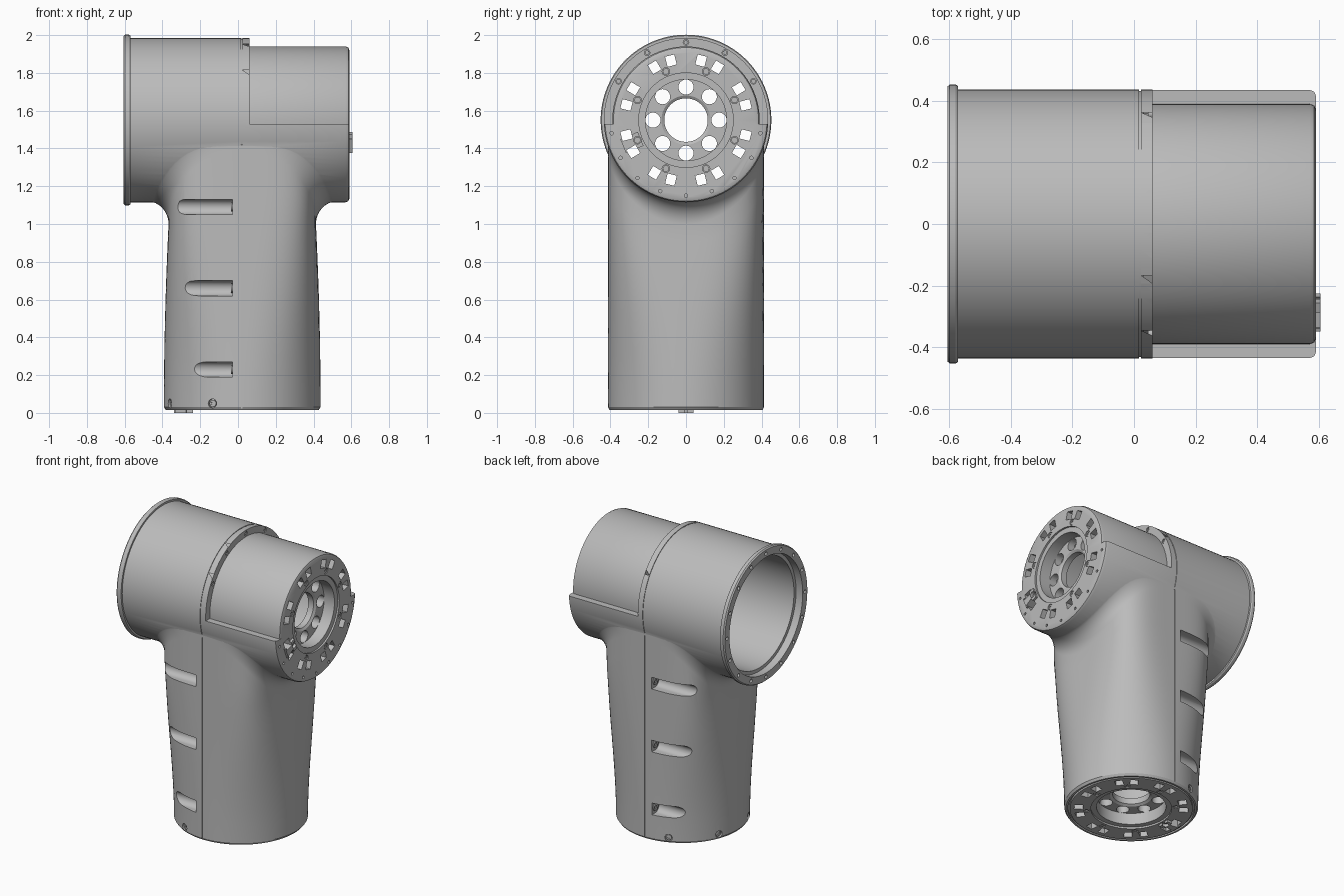
import bpy, bmesh
from math import sin, cos, pi, radians, sqrt
from mathutils import Matrix, Vector

cube = bpy.data.objects.get("Cube")
if cube:
    bpy.data.objects.remove(cube, do_unlink=True)

grey = bpy.data.materials.new("cast_grey")
grey.use_nodes = True
grey.diffuse_color = (0.5, 0.5, 0.5, 1)
grey.node_tree.nodes["Principled BSDF"].inputs["Base Color"].default_value = (0.5, 0.5, 0.5, 1)

AXIS_Z, R = 1.55, 0.435          # horizontal barrel
LEG_X, LEG_Y = 0.0225, 0.413     # upright leg
T = Matrix.Translation
BARREL = Matrix(((0, 0, 1, 0), (1, 0, 0, 0), (0, 1, 0, AXIS_Z), (0, 0, 0, 1)))
LEG = T((LEG_X, 0, 0))
END_FACE = BARREL @ T((0, 0, 0.59))
BASE_FACE = T((LEG_X, 0, 0.015)) @ Matrix.Rotation(pi, 4, "X") @ Matrix.Rotation(-pi / 8, 4, "Z")


def lathe(profile, m=Matrix(), n=96):
    """Rings of points from (height, radius) pairs."""
    return [[m @ Vector((r * cos(2 * pi * i / n), r * sin(2 * pi * i / n), z))
             for i in range(n)] for z, r in profile]


def box(x0, x1, y0, y1, z0, z1, m=Matrix()):
    return [[m @ Vector((x, y, z)) for x, y in ((x0, y0), (x1, y0), (x1, y1), (x0, y1))]
            for z in (z0, z1)]


def polar(r, deg, m=Matrix()):
    a = radians(deg)
    return m @ T((r * cos(a), r * sin(a), 0)) @ Matrix.Rotation(a, 4, "Z")


def facing(loc, normal):
    return T(loc) @ Vector(normal).to_track_quat("Z", "Y").to_matrix().to_4x4()


def solid(name, parts, ring=False):
    """Skin each list of rings; cap the ends, or join them when ring is set."""
    bm = bmesh.new()
    for rings in parts:
        loops = [[bm.verts.new(p) for p in pts] for pts in rings]
        if not ring:
            bm.faces.new(loops[0])
            bm.faces.new(loops[-1])
        for a, b in zip(loops, loops[1:] + (loops[:1] if ring else [])):
            for i in range(len(a)):
                j = (i + 1) % len(a)
                bm.faces.new((a[i], a[j], b[j], b[i]))
    bmesh.ops.recalc_face_normals(bm, faces=bm.faces)
    me = bpy.data.meshes.new(name)
    bm.to_mesh(me)
    bm.free()
    ob = bpy.data.objects.new(name, me)
    bpy.context.collection.objects.link(ob)
    return ob


def combine(target, tool, how="DIFFERENCE"):
    mod = target.modifiers.new("combine", "BOOLEAN")
    mod.operation, mod.solver, mod.object = how, "EXACT", tool
    bpy.context.view_layer.update()
    dg = bpy.context.evaluated_depsgraph_get()
    me = bpy.data.meshes.new_from_object(target.evaluated_get(dg))
    target.modifiers.clear()
    target.data = me
    bpy.data.objects.remove(tool, do_unlink=True)


# Barrel with open-end flange and a seam groove
body = solid("joint_housing", [lathe([
    (-0.605, 0.445), (-0.597, 0.452), (-0.578, 0.452), (-0.57, 0.447), (-0.57, R),
    (0.017, R), (0.017, 0.431), (0.023, 0.431), (0.023, R), (0.57, R),
    (0.584, 0.429), (0.59, 0.415)], BARREL)])

# Stepped-down upper half at the closed end
step = solid("step_cutter", [lathe([
    (0.06, 0.39), (0.57, 0.39), (0.584, 0.384), (0.59, 0.37), (0.65, 0.37),
    (0.65, 0.6), (0.06, 0.6)], BARREL)], ring=True)
combine(step, solid("step_limit", [box(0, 1, -1, 1, 1.53, 2.5)]), "INTERSECT")
combine(body, step)

# Leg: round at the foot, squarer higher up, flaring into the underside of the barrel
N = 96


def section(i, z):
    """Point of the leg's rounded-square section at height z, and its cosine."""
    c, s = cos(2 * pi * i / N), sin(2 * pi * i / N)
    n = 2 + 1.85 * min(z, 1.1) ** 2
    k = (abs(c) ** n + abs(s) ** n) ** (-1 / n)
    return (0.415 - 0.025 * min(z, 1) ** 2) * k * c, LEG_Y * k * s, c


def leg_ring(height):
    pts = []
    for i in range(N):
        _, y, c = section(i, 1.1)
        top = AXIS_Z - sqrt(R * R - y * y) + 0.004
        fillet = 0.02 + 0.1 * abs(c)
        a = max(height - 1, 0) * pi / 2
        z = 0.03 + (top - fillet - 0.03) * min(height, 1) + fillet * sin(a)
        x, y, c = section(i, z)
        pts.append(Vector((LEG_X + x + 0.11 * c * (1 - cos(a)), y, z)))
    return pts


rings = [leg_ring(h / 10) for h in range(11)] + [leg_ring(1 + h / 8) for h in range(1, 9)]
foot = lathe([(0.015, 0.404)], LEG, N)
crown = lathe([(1.5, 0.34)], LEG, N)
combine(body, solid("leg", [foot + rings + crown]), "UNION")

# Locating tab on each coupling face
for m in (END_FACE, BASE_FACE):
    tab = box(-0.05, 0.05, -0.04, 0.04, -0.02, 0.015, polar(0.31, 202.5, m))
    combine(body, solid("tab", [tab]), "UNION")

# Hollow interior
combine(body, solid("barrel_bore", [lathe([
    (-0.7, 0.395), (-0.555, 0.395), (-0.555, 0.372), (0.03, 0.372), (0.03, 0.36),
    (0.52, 0.36), (0.52, 0.25), (0.45, 0.25)], BARREL)]))
combine(body, solid("leg_bore", [lathe([(0.155, 0.22), (1.4, 0.22)], LEG)]))
combine(body, solid("base_pocket", [lathe([
    (0.085, 0.255), (0.085, 0.365), (0.13, 0.365), (0.13, 0.255)], LEG)], ring=True))
combine(body, solid("base_groove", [lathe([
    (-0.05, 0.38), (0.03, 0.38), (0.03, 0.392), (-0.05, 0.392)], LEG)], ring=True))

# Coupling faces: stepped recess, round holes, paired square windows, sunk screws
screws, pits = [], []


def screw(m, r=0.017):
    screws.append(lathe([(-0.015, r), (-0.003, r), (-0.003, r / 2), (-0.008, r / 2)], m, 16))


def pit(m, r, depth=0.012):
    pits.append(lathe([(-depth, r), (0.03, r)], m, 16))


for m in (END_FACE, BASE_FACE):
    combine(body, solid("recess", [lathe([
        (0.1, 0.25), (-0.012, 0.25), (-0.012, 0.215), (-0.09, 0.215),
        (-0.09, 0.13), (-0.1, 0.115), (-0.25, 0.115)], m)]))
    holes = []
    for k in range(8):
        holes.append(lathe([(-0.2, 0.04), (-0.05, 0.04)], polar(0.175, 45 * k, m), 24))
        for d in (-8.3, 8.3):
            holes.append(box(-0.0275, 0.0275, -0.025, 0.025, -0.1, 0.05,
                             polar(0.325, 45 * k + 22.5 + d, m)))
        spot = polar(0.278, 45 * k + 22.5, m)
        pit(spot, 0.02)
        screw(spot)
    combine(body, solid("holes", holes))

# Small blind holes: closed-end rim and open-end flange
for a in range(190, 351, 20):
    pit(polar(0.4, a, END_FACE), 0.009)
flange = BARREL @ T((0, 0, -0.605)) @ Matrix.Rotation(pi, 4, "X")
for k in range(16):
    pit(polar(0.42, 22.5 * k, flange), 0.012, 0.02)

# Screws on the step shoulder
for k in range(1, 6):
    spot = polar(0.412, 30 * k, BARREL @ T((0, 0, 0.06)))
    pit(spot, 0.015)
    screw(spot, 0.012)

# Screws sunk around the foot
for a in (112.5, 157.5, 202.5, 247.5):
    n = Vector((cos(radians(a)), sin(radians(a)), 0))
    spot = facing(Vector((LEG_X, 0, 0.05)) + n * 0.41, n)
    pit(spot, 0.024)
    screw(spot, 0.018)
combine(body, solid("pits", pits))

# Screw access slots and split line on both sides of the leg
cuts = []
for side in (-1, 1):
    for z in (0.23, 0.66, 1.09):
        outline = [(0.375 - 0.04 * sin(pi * k / 12), z + 0.04 * cos(pi * k / 12))
                   for k in range(13)] + [(0.6, z - 0.04), (0.6, z + 0.04)]
        cuts.append([[Vector((x, side * y, h)) for y, h in outline] for x in (-0.45, -0.03)])
        screw(facing((-0.04, side * 0.375, z), (-1, 0, 0)), 0.024)
    y0, y1 = sorted((side * 0.409, side * 0.5))
    cuts.append(box(0.017, 0.023, y0, y1, -0.1, 1.4))
combine(body, solid("slots", cuts))

screw_set = solid("screws", screws)

for ob in (body, screw_set):
    ob.data.materials.clear()
    ob.data.materials.append(grey)
    bpy.ops.object.select_all(action="DESELECT")
    ob.select_set(True)
    bpy.context.view_layer.objects.active = ob
    bpy.ops.object.shade_smooth_by_angle(angle=radians(30))
